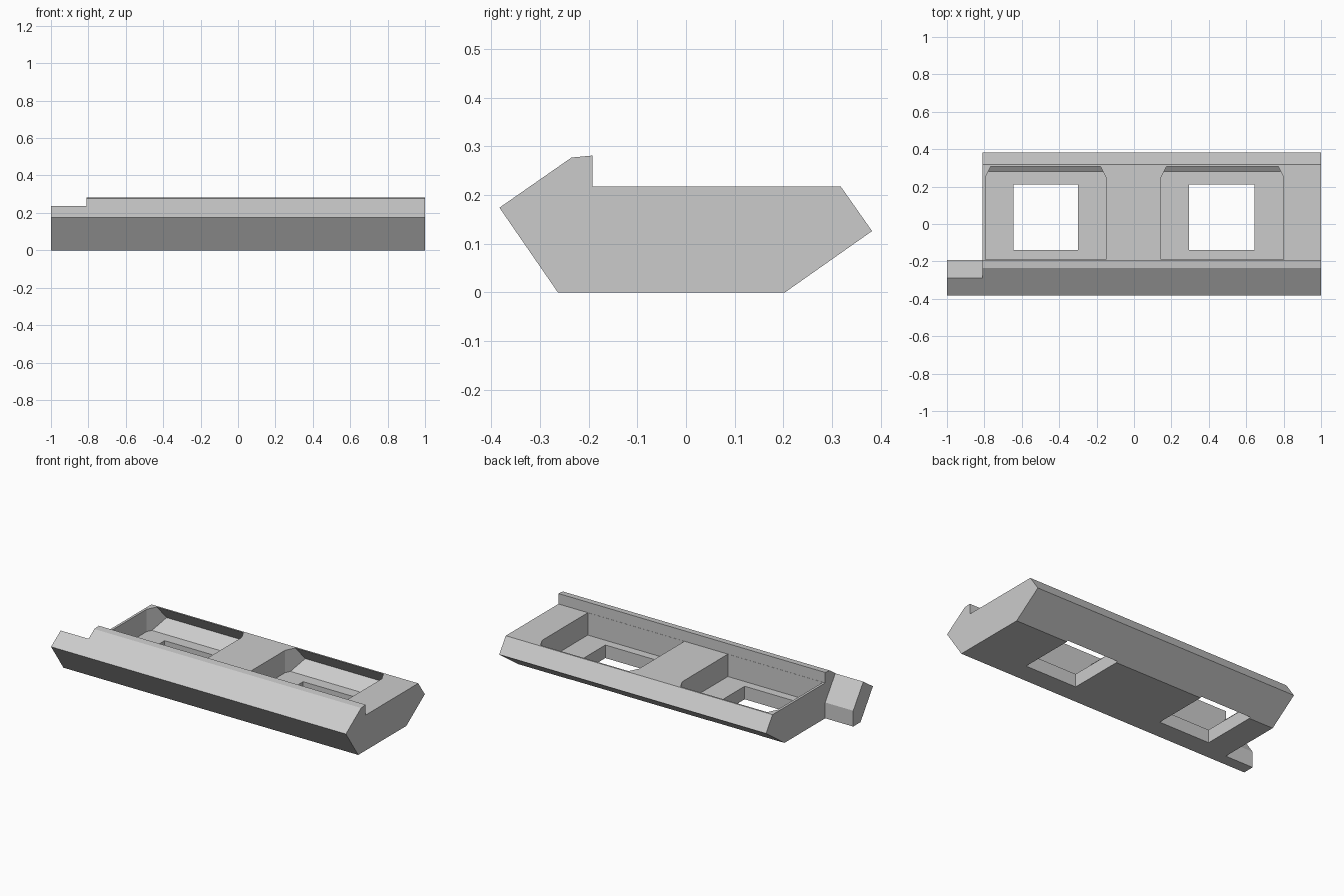
import bpy
import bmesh
from mathutils import Vector

cube = bpy.data.objects.get("Cube")
if cube:
    bpy.data.objects.remove(cube, do_unlink=True)

grey = bpy.data.materials.new("plain grey")
grey.use_nodes = True
grey.diffuse_color = (0.6, 0.6, 0.6, 1)
grey.node_tree.nodes["Principled BSDF"].inputs["Base Color"].default_value = (0.6, 0.6, 0.6, 1)


def prism(name, profile, x0, x1, chamfer_y=None):
    """Extrude a (y, z) profile along x, optionally trimming its two back corners."""
    bm = bmesh.new()
    face = bm.faces.new([bm.verts.new((x0, y, z)) for y, z in profile])
    grown = bmesh.ops.extrude_face_region(bm, geom=[face])
    moved = [v for v in grown["geom"] if isinstance(v, bmesh.types.BMVert)]
    bmesh.ops.translate(bm, verts=moved, vec=(x1 - x0, 0, 0))
    if chamfer_y is not None:
        for x, side in ((x0, -1), (x1, 1)):
            bmesh.ops.bisect_plane(
                bm, geom=bm.verts[:] + bm.edges[:] + bm.faces[:],
                plane_co=(x, chamfer_y, 0), plane_no=Vector((side, 0.5, 0)).normalized(),
                clear_outer=True)
            bmesh.ops.holes_fill(bm, edges=[e for e in bm.edges if e.is_boundary], sides=0)
    bmesh.ops.recalc_face_normals(bm, faces=bm.faces)
    mesh = bpy.data.meshes.new(name)
    bm.to_mesh(mesh)
    bm.free()
    mesh.materials.append(grey)
    obj = bpy.data.objects.new(name, mesh)
    bpy.context.collection.objects.link(obj)
    return obj


def cut(target, cutter):
    """Subtract a hidden cutter from the target."""
    mod = target.modifiers.new(cutter.name, 'BOOLEAN')
    mod.operation = 'DIFFERENCE'
    mod.solver = 'EXACT'
    mod.object = cutter
    bpy.context.view_layer.objects.active = target
    bpy.ops.object.modifier_apply(modifier=mod.name)
    bpy.data.objects.remove(cutter, do_unlink=True)


# Main body with the raised front lip
body = prism("body", [(-0.263, 0), (0.203, 0), (0.382, 0.126), (0.318, 0.217),
                      (-0.192, 0.217), (-0.192, 0.281), (-0.235, 0.277),
                      (-0.383, 0.174)], -0.81, 1.0)

# Tongue that continues the front edge past the body
prism("end_tongue", [(-0.263, 0), (-0.192, 0), (-0.192, 0.097), (-0.29, 0.238),
                     (-0.383, 0.174)], -1.0, -0.81)

# Undercut pockets, each with a window through its floor
pocket = [(-0.191, 0.08), (0.28, 0.08), (0.363, 0.138), (0.308, 0.217),
          (0.308, 0.32), (-0.191, 0.32)]
window = [(-0.14, -0.1), (0.21, -0.1), (0.21, 0.15), (-0.14, 0.15)]
for px0, px1, wx0, wx1 in ((-0.795, -0.15, -0.645, -0.3), (0.145, 0.8, 0.295, 0.645)):
    cut(body, prism("pocket_cutter", pocket, px0, px1, chamfer_y=0.25))
    cut(body, prism("window_cutter", window, wx0, wx1))
